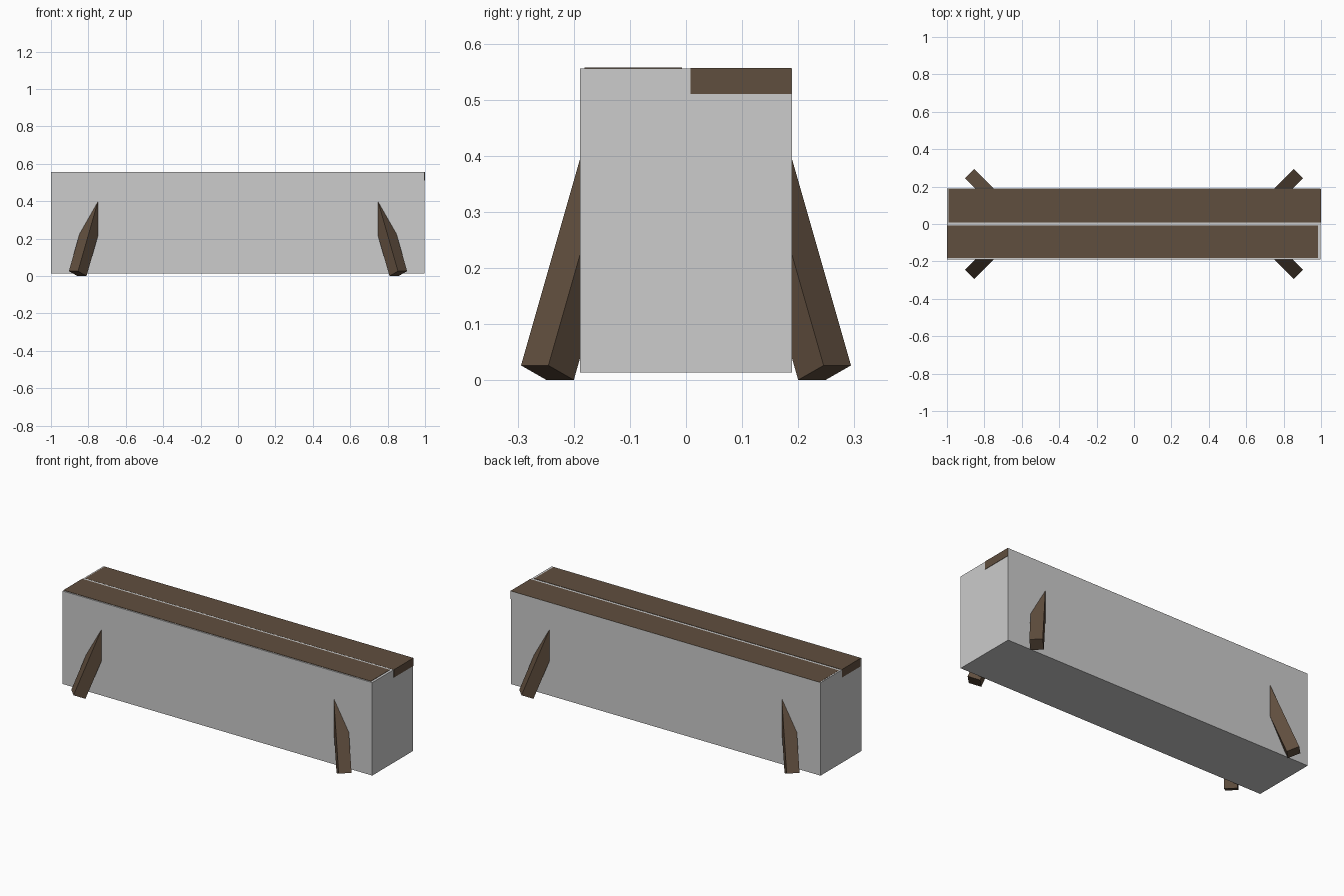
import bpy, math
from mathutils import Matrix, Vector

if "Cube" in bpy.data.objects:
    bpy.data.objects.remove(bpy.data.objects["Cube"])


def srgb(*c):
    return tuple((v / 255 / 12.92) if v < 11 else ((v / 255 + 0.055) / 1.055) ** 2.4 for v in c) + (1,)


def material(name, *c):
    m = bpy.data.materials.new(name)
    m.diffuse_color = srgb(*c)
    m.use_nodes = True
    m.node_tree.nodes["Principled BSDF"].inputs["Base Color"].default_value = m.diffuse_color
    return m


brown = material("dark wood", 96, 78, 62)
gray = material("light gray", 204, 204, 204)


def box(name, lo, hi, mat):
    lo, hi = Vector(lo), Vector(hi)
    bpy.ops.mesh.primitive_cube_add(size=1)
    ob = bpy.context.object
    ob.name = name
    ob.data.transform(Matrix.Translation((lo + hi) / 2) @ Matrix.Diagonal((*(hi - lo), 1)))
    ob.data.materials.append(mat)
    return ob


# Bench block
box("body_block", (-1, -0.1885, 0.0135), (0.998, 0.1885, 0.5555), gray)

# Seat planks, slightly offset lengthwise
box("front_plank", (-1, -0.181, 0.51), (0.984, -0.007, 0.5575), brown)
box("back_plank", (-0.992, 0.008, 0.51), (1, 0.1883, 0.5562), brown)

# Splayed square legs, leaning inwards along the diagonals
tilt = math.radians(22)
w = 0.069
foot = Vector((0.857, 0.247, 0.0135))
for sx, xname in ((-1, "left"), (1, "right")):
    for sy, yname in ((-1, "front"), (1, "back")):
        leg = box(f"{yname}_{xname}_leg", (-w / 2, -w / 2, 0), (w / 2, w / 2, 0.5), brown)
        leg.data.transform(
            Matrix.Translation((foot.x * sx, foot.y * sy, foot.z))
            @ Matrix.Rotation(math.atan2(sy, sx), 4, 'Z')
            @ Matrix.Rotation(-tilt, 4, 'Y'))
